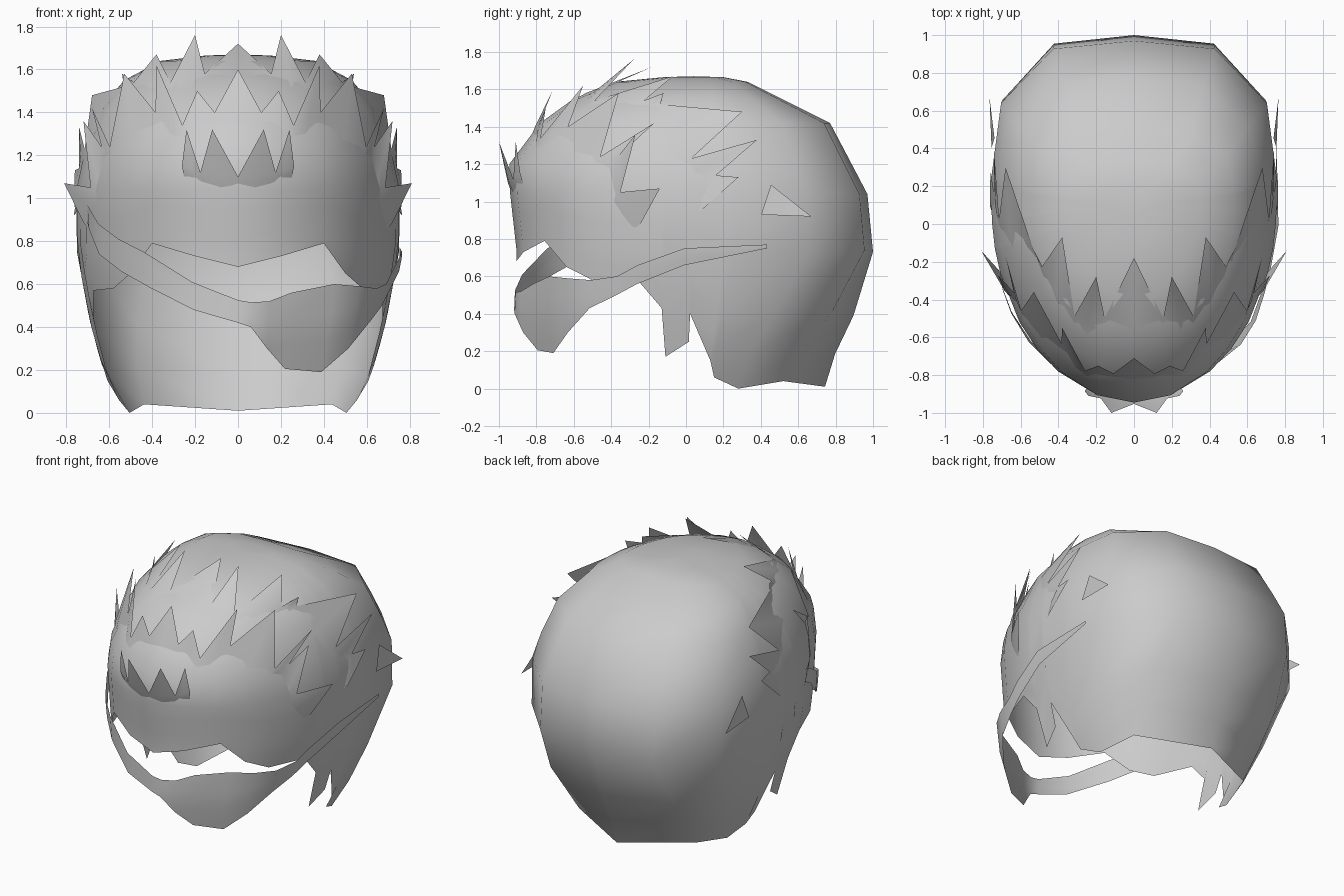
import bpy, bmesh, math
from mathutils import Vector

if "Cube" in bpy.data.objects:
    bpy.data.objects.remove(bpy.data.objects["Cube"])

YC = 0.1                     # centre line of every cross-section
# height, half width, front y, back y
LEVELS = [(0.0, .52, -.86, .74), (.17, .62, -.88, .79), (.40, .685, -.92, .90),
          (.73, .75, -.905, 1.0), (1.04, .755, -.94, .97), (1.2, .72, -.945, .886),
          (1.42, .64, -.78, .77), (1.55, .53, -.60, .51), (1.64, .36, -.38, .33),
          (1.665, .15, -.12, .2)]

hair = bpy.data.materials.new("hair_grey")
hair.diffuse_color = (.6, .6, .6, 1)
hair.use_nodes = True
hair.node_tree.nodes["Principled BSDF"].inputs["Base Color"].default_value = hair.diffuse_color


def section(z):
    """Half width, front depth and back depth at a height."""
    z = min(max(z, 0), 1.665)
    for a, b in zip(LEVELS, LEVELS[1:]):
        if z <= b[0]:
            t = (z - a[0]) / (b[0] - a[0])
            w, f, k = [a[i] + (b[i] - a[i]) * t for i in (1, 2, 3)]
            return w, YC - f, k - YC


def back_power(z):
    """The back gets squarer above the nape."""
    return 2.2 + 1.1 * min(max((z - .15) / .6, 0), 1)


def shell(ang, z, off=0.0):
    """Point on the head surface; angle 0 is the front, pi the back."""
    w, f, b = section(z)
    s, c = math.sin(ang), math.cos(ang)
    p = 1.0 if c >= 0 else 2 / back_power(z)
    x = math.copysign(abs(s) ** p, s) * w
    d = -c * f if c >= 0 else abs(c) ** p * b
    return (x * (1 + off), YC + d * (1 + off), z)


def snap(pt, off, only_inside=False):
    """Move a point radially onto the head surface."""
    x, y, z = pt
    w, f, b = section(z)
    d, dep, p = (y - YC, f, 2) if y < YC else (y - YC, b, back_power(z))
    r = (abs(x / w) ** p + abs(d / dep) ** p) ** (1 / p)
    if only_inside and (z > 1.64 or r > 1 + off):
        return pt
    k = (1 + off) / r
    return (x * k, YC + d * k, z)


def make(name, verts, faces):
    me = bpy.data.meshes.new(name)
    me.from_pydata(verts, [], faces)
    me.materials.append(hair)
    bm = bmesh.new()
    bm.from_mesh(me)
    bmesh.ops.remove_doubles(bm, verts=bm.verts, dist=.0005)
    bm.normal_update()
    # every face looks away from the middle of the head
    for f in bm.faces:
        if f.normal.dot(f.calc_center_median() - Vector((0, YC, .7))) < 0:
            f.normal_flip()
    bm.to_mesh(me)
    bm.free()
    ob = bpy.data.objects.new(name, me)
    bpy.context.collection.objects.link(ob)
    me.shade_smooth()
    return ob


def grid_faces(cols, rows, closed):
    n = cols if closed else cols - 1
    return [(i * rows + j, (i + 1) % cols * rows + j,
             (i + 1) % cols * rows + j + 1, i * rows + j + 1)
            for i in range(n) for j in range(rows - 1)]


def side_angle(y, z):
    w, f, b = section(z)
    if y < YC:
        return math.acos((YC - y) / f)
    return math.pi - math.acos(((y - YC) / b) ** (back_power(z) / 2))


def front_angle(x, z):
    return math.asin(x / section(z)[0])


# Hair cap: lower hairline (angle, height, angle higher up) from forehead to nape
rim = [(front_angle(x, z), z) for x, z in
       [(0, .68), (.2, .73), (.4, .79), (.5, .65), (.58, .58)]]
rim += [(side_angle(y, z), z) for y, z in
        [(-.25, .57), (-.13, .43), (-.11, .17), (.015, .25), (.022, .4), (.13, .15),
         (.15, .06)]]
rim = [(a, z, a) for a, z in rim]
rim += [(side_angle(.28, 0), 0, math.radians(117)),
        (side_angle(.52, .04), .04, math.radians(157)), (math.pi, .01, math.pi)]
rim = [(-a, z, -u) for a, z, u in rim[-2:0:-1]] + rim

verts = []
for a, z0, u in rim:
    for t in (0, .17, .37, .7, 1):
        verts.append(shell(a + (u - a) * min(1, t / .7), z0 + (1.04 - z0) * t))
    verts += [shell(u, z) for z in (1.2, 1.42, 1.55, 1.64, 1.665)]
rows = 10
faces = grid_faces(len(rim), rows, True)
verts.append((0, .04, 1.67))
faces += [(i * rows + rows - 1, (i + 1) % len(rim) * rows + rows - 1, len(verts) - 1)
          for i in range(len(rim))]
make("hair_cap", verts, faces)


# Rows of pointed locks: valleys and tips alternate outwards from the middle;
# every lock has a root that sinks into the cap
def lock_row(name, half, centre_is_tip):
    pts = [(-x, y, z) for x, y, z in half[:0:-1]] + half
    mid = len(half) - 1
    tips = [i for i in range(1, len(pts) - 1) if ((i - mid) % 2 == 0) == centre_is_tip]
    mids = {i: [(p + q) / 2 for p, q in zip(pts[i - 1], pts[i + 1])] for i in tips}
    away = {i: [m - t for m, t in zip(mids[i], pts[i])] for i in tips}

    def root(p, dirs):
        return snap([c + .3 * sum(d[k] for d in dirs) / len(dirs)
                     for k, c in enumerate(p)], -.01)

    verts, faces = [], []
    for i in tips:
        n = len(verts)
        verts += [snap(pts[i - 1], .01), snap(mids[i], .014), snap(pts[i + 1], .01),
                  snap(pts[i], .025, True)]
        verts += [root(pts[i - 1], [away[j] for j in (i - 2, i) if j in away]),
                  root(mids[i], [away[i]]),
                  root(pts[i + 1], [away[j] for j in (i, i + 2) if j in away])]
        faces += [(n, n + 1, n + 3), (n + 1, n + 2, n + 3),
                  (n, n + 4, n + 5, n + 1), (n + 1, n + 5, n + 6, n + 2)]
    make(name, verts, faces)


lock_row("fringe_locks", [
    (0, -.97, 1.1), (.12, -1.0, 1.32), (.18, -.95, 1.12), (.24, -.91, 1.32),
    (.27, -.92, 1.15)], False)
lock_row("middle_locks", [
    (0, -.71, 1.6), (.11, -.8, 1.4), (.19, -.75, 1.5), (.26, -.78, 1.34),
    (.38, -.55, 1.62), (.41, -.68, 1.4), (.53, -.36, 1.58), (.61, -.47, 1.24),
    (.68, -.17, 1.42), (.7, -.41, 1.24), (.72, -.27, 1.36), (.7, -.36, 1.05),
    (.81, -.14, 1.07), (.73, -.25, .88)], True)
lock_row("crown_locks", [
    (0, -.18, 1.72), (.15, -.48, 1.58), (.2, -.28, 1.76), (.3, -.46, 1.54),
    (.38, -.07, 1.67), (.45, -.2, 1.54), (.54, -.12, 1.58), (.56, -.15, 1.52),
    (.68, .3, 1.48), (.69, .03, 1.23), (.74, .38, 1.33), (.74, .16, 1.14),
    (.76, .28, 1.13), (.75, .09, .96)], True)

# Single loose lock behind each ear
for s, side in ((1, "right"), (-1, "left")):
    tri = [snap((s * .75, .46, 1.09), .01), snap((s * .75, .4, .93), .01), (s * .765, .67, .92)]
    make("rear_lock_" + side, tri, [(0, 1, 2)])

# Eye patch and its slanted strap: angle, upper edge, lower edge, bulge
strap = [(-74, 1.02, .95, -.01), (-65, .96, .86, .02),
         (-57, .88, .74, .03), (-46, .81, .66, .03), (-35, .75, .59, .02),
         (-17, .61, .48, .01), (0, .525, .42, 0), (5, .515, .40, 0),
         (12, .52, .3, -.01), (21, .56, .205, -.03), (37, .6, .19, .03),
         (47, .59, .3, .07), (56, .58, .43, .08), (64, .6, .5, .06),
         (70, .66, .56, .04), (84, .75, .66, .025), (101, .77, .75, .015)]
verts = [shell(math.radians(a), lo + (hi - lo) * j / 3, off)
         for a, hi, lo, off in strap for j in range(4)]
make("eye_patch_strap", verts, grid_faces(len(strap), 4, False))
